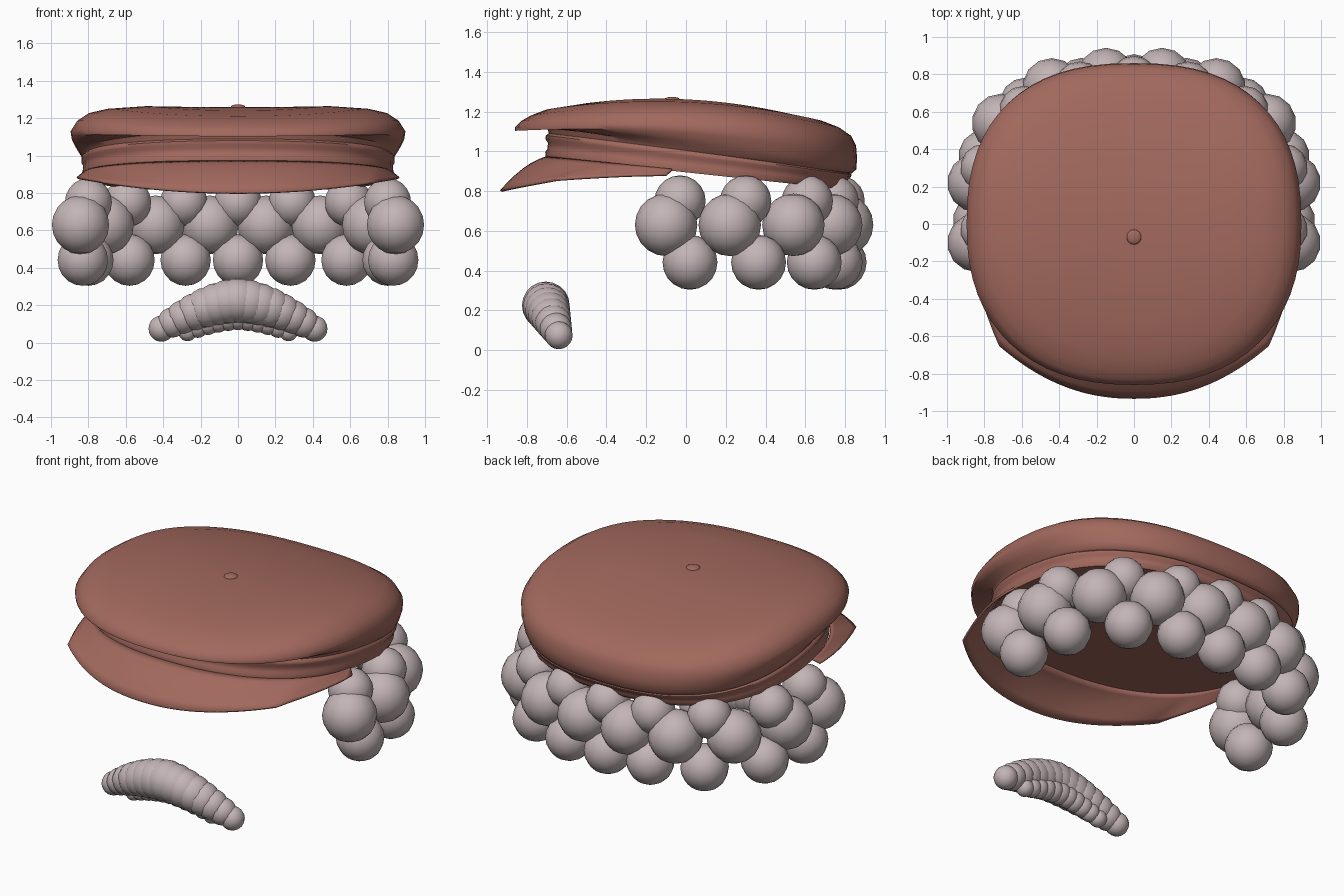
import bpy, bmesh, math
from mathutils import Vector

cube = bpy.data.objects.get("Cube")
if cube:
    bpy.data.objects.remove(cube, do_unlink=True)


def material(name, rgb):
    m = bpy.data.materials.new(name)
    m.use_nodes = True
    m.diffuse_color = (*rgb, 1)
    m.node_tree.nodes["Principled BSDF"].inputs["Base Color"].default_value = (*rgb, 1)
    return m


BROWN = material("reddish brown", (0.36, 0.14, 0.11))
GREY = material("warm grey", (0.55, 0.46, 0.47))


def finish(bm, name, mat, angle=50):
    bmesh.ops.recalc_face_normals(bm, faces=bm.faces)
    me = bpy.data.meshes.new(name)
    bm.to_mesh(me)
    bm.free()
    ob = bpy.data.objects.new(name, me)
    bpy.context.collection.objects.link(ob)
    me.materials.append(mat)
    bpy.ops.object.select_all(action="DESELECT")
    ob.select_set(True)
    bpy.context.view_layer.objects.active = ob
    bpy.ops.object.shade_smooth_by_angle(angle=math.radians(angle))
    return ob


def rounded(a):
    """Point on a unit squarish circle, a little rounder at the front."""
    c, s = math.cos(a), math.sin(a)
    e = 2 / (2.45 if s > 0 else 2.32)
    return math.copysign(abs(c) ** e, c), math.copysign(abs(s) ** e, s)


def bridge(bm, rings, closed):
    for r0, r1 in zip(rings, rings[1:]):
        n = len(r0)
        for i in range(n if closed else n - 1):
            j = (i + 1) % n
            bm.faces.new((r0[i], r0[j], r1[j], r1[i]))


def fan(bm, ring, centre):
    tip = bm.verts.new(centre)
    for i, v in enumerate(ring):
        bm.faces.new((tip, v, ring[(i + 1) % len(ring)]))


def loft(name, rows, top=None, bottom=None, sides=64):
    """Each row: half width, front y, front z, back y, back z, middle z."""
    bm = bmesh.new()
    rings = []
    for w, fy, fz, by, bz, mz in rows:
        ring = []
        for i in range(sides):
            u, v = rounded(2 * math.pi * i / sides)
            y = (fy + by) / 2 + v * (by - fy) / 2
            z = mz + v * (bz - fz) / 2 + v * v * ((bz + fz) / 2 - mz)
            ring.append(bm.verts.new((w * u, y, z)))
        rings.append(ring)
    bridge(bm, rings, True)
    if top:
        fan(bm, rings[0], top)
    if bottom:
        fan(bm, rings[-1], bottom)
    return finish(bm, name, BROWN)


# Soft crown with an overhanging front lip, tucked in to meet the band
loft("cap_crown", [
    (0.25, -0.28, 1.257, 0.20, 1.243, 1.259),
    (0.50, -0.50, 1.242, 0.47, 1.200, 1.262),
    (0.70, -0.70, 1.211, 0.68, 1.155, 1.248),
    (0.80, -0.78, 1.180, 0.77, 1.120, 1.225),
    (0.86, -0.83, 1.152, 0.83, 1.078, 1.185),
    (0.895, -0.86, 1.120, 0.855, 1.030, 1.130),
    (0.890, -0.86, 1.103, 0.860, 0.970, 1.092),
    (0.865, -0.82, 1.118, 0.857, 0.910, 1.050),
    (0.838, -0.70, 1.125, 0.835, 0.890, 1.008),
    (0.828, -0.69, 1.090, 0.825, 0.888, 0.995)], top=(0, -0.05, 1.261))

# Band with a raised upper ridge, closed below by a shallow lining
loft("cap_band", [
    (0.828, -0.690, 1.090, 0.825, 0.888, 0.995),
    (0.838, -0.705, 1.080, 0.833, 0.882, 0.985),
    (0.838, -0.706, 1.060, 0.830, 0.872, 0.970),
    (0.828, -0.694, 1.042, 0.815, 0.860, 0.955),
    (0.828, -0.698, 1.010, 0.808, 0.840, 0.930),
    (0.833, -0.708, 0.995, 0.805, 0.828, 0.912),
    (0.828, -0.705, 0.970, 0.785, 0.810, 0.890)], bottom=(0, 0.04, 0.90))


# Visor swept from the band edge to a lower outer edge with two side corners
def visor_edge(t):
    """Bowed front up to the corner, then a gently curved side."""
    s = abs(t)
    if s < 0.72:
        x, y = s, -0.93 + 0.28 * (s / 0.72) ** 2.2
    else:
        k = (s - 0.72) / 0.28
        x, y = 0.72 + 0.14 * math.sin(k * math.pi / 2), -0.65 + 0.55 * k
    return Vector((math.copysign(x, t), y, 0.80 + 0.08 * (x / 0.86) ** 2))


bm = bmesh.new()
rows = []
for k in range(7):
    mix = k / 6
    row = []
    for i in range(51):
        t = (i - 25) / 25
        u, v = rounded(math.radians(-90 + 89 * t))
        v = min(v, -0.1)
        inner = Vector((0.825 * u, 0.70 * v, 0.90 - 0.07 * v))
        p = inner.lerp(visor_edge(t), mix)
        p.z += 0.1 * mix * (1 - mix) * v * v
        row.append(bm.verts.new(p))
    rows.append(row)
bridge(bm, rows, False)
visor = finish(bm, "cap_visor", BROWN)
solid = visor.modifiers.new("thickness", "SOLIDIFY")
solid.thickness = 0.012
solid.offset = 0


def balls(name, items, mat, flat=1.0):
    """Spheres given as x, y, z, radius; mirrored in x when off centre."""
    bm = bmesh.new()
    for x, y, z, r in items:
        for sx in ((1, -1) if x > 0.001 else (1,)):
            new = bmesh.ops.create_uvsphere(bm, u_segments=14, v_segments=10, radius=r)["verts"]
            for v in new:
                v.co = Vector((v.co.x + sx * x, v.co.y + y, v.co.z * flat + z))
    return finish(bm, name, mat, 60)


balls("crown_button", [(0, -0.07, 1.26, 0.04)], BROWN, 0.35)

# Three horseshoe rows of hair curls
curl_rows = {
    "hair_upper_curls": (0.75, 0.129, [(0.80, -0.03), (0.80, 0.30), (0.59, 0.61), (0.29, 0.74), (0, 0.77)]),
    "hair_middle_curls": (0.63, 0.157, [(0.842, -0.10), (0.842, 0.22), (0.71, 0.54), (0.44, 0.73), (0.15, 0.785)]),
    "hair_lower_curls": (0.442, 0.138, [(0.83, 0.02), (0.80, 0.365), (0.58, 0.645), (0.28, 0.75), (0, 0.77)]),
}
for name, (z, r, spots) in curl_rows.items():
    balls(name, [(x, y, z, r) for x, y in spots], GREY)


# Moustache: two arched rows of overlapping beads, tapering outward
def arch(count, span, y, z, r):
    """y, z and r are (centre, tip) pairs."""
    items = []
    for i in range(count):
        t = i / (count - 1)
        mix = [c + (e - c) * t ** 1.6 for c, e in (y, z, r)]
        items.append((span * t, *mix))
    return items


balls("moustache_upper", arch(8, 0.41, (-0.705, -0.64), (0.225, 0.075), (0.12, 0.07)), GREY)
balls("moustache_lower", arch(6, 0.27, (-0.66, -0.64), (0.135, 0.06), (0.068, 0.052)), GREY)
